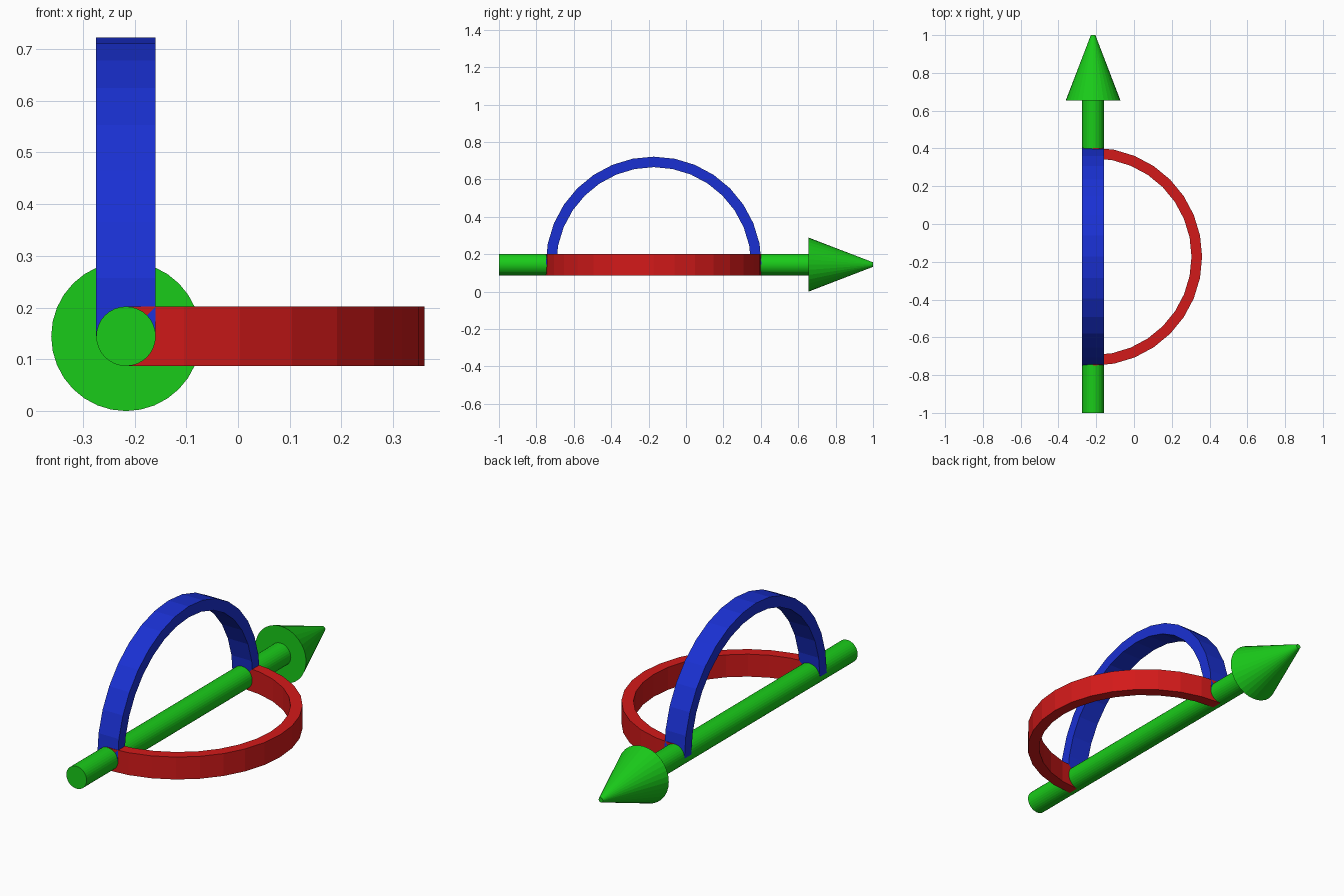
import bpy, bmesh
from math import sin, cos, pi, radians
from mathutils import Vector

if "Cube" in bpy.data.objects:
    bpy.data.objects.remove(bpy.data.objects["Cube"])

AXIS_X, AXIS_Z = -0.2165, 0.1445   # centre line of the arrow
RING_Y = -0.173                    # centre of both half rings
WIDTH = 0.115                      # ring width, same as the shaft diameter


def paint(obj, name, color):
    mat = bpy.data.materials.new(name)
    mat.diffuse_color = (*color, 1)
    mat.use_nodes = True
    mat.node_tree.nodes["Principled BSDF"].inputs["Base Color"].default_value = mat.diffuse_color
    obj.data.materials.append(mat)


def finish(name, bm):
    bmesh.ops.recalc_face_normals(bm, faces=bm.faces)
    mesh = bpy.data.meshes.new(name)
    bm.to_mesh(mesh)
    bm.free()
    obj = bpy.data.objects.new(name, mesh)
    bpy.context.collection.objects.link(obj)
    return obj


def round_part(name, y0, y1, r0, r1):
    """Cylinder or cone running along +y."""
    bpy.ops.mesh.primitive_cone_add(
        vertices=32, radius1=r0, radius2=r1, depth=y1 - y0,
        location=(AXIS_X, (y0 + y1) / 2, AXIS_Z), rotation=(radians(-90), 0, 0))
    obj = bpy.context.object
    obj.name = name
    return obj


def half_ring(name, up, side, outer=0.577, inner=0.521, steps=16):
    """Flat band bent into a half circle that bulges towards 'up'."""
    up, side = Vector(up), Vector(side)
    centre = Vector((AXIS_X, RING_Y, AXIS_Z))
    profile = [(outer, -1), (outer, 1), (inner, 1), (inner, -1)]
    bm = bmesh.new()
    loops = []
    for i in range(steps + 1):
        a = pi * i / steps
        d = Vector((0, cos(a), 0)) + up * sin(a)
        loops.append([bm.verts.new(centre + d * r + side * s * WIDTH / 2)
                      for r, s in profile])
    for a, b in zip(loops, loops[1:]):
        for k in range(4):
            n = (k + 1) % 4
            bm.faces.new((a[k], a[n], b[n], b[k]))
    bm.faces.new(loops[0])
    bm.faces.new(loops[-1])
    return finish(name, bm)


# Arrow: shaft and head
GREEN = (0.01, 0.6, 0.01)
paint(round_part("arrow_shaft", -1, 0.66, WIDTH / 2, WIDTH / 2), "shaft_green", GREEN)
paint(round_part("arrow_head", 0.655, 1, 0.1445, 0.012), "head_green", GREEN)

# Upright and flat half rings
paint(half_ring("upright_half_ring", (0, 0, 1), (1, 0, 0)), "blue", (0.01, 0.03, 0.65))
paint(half_ring("flat_half_ring", (1, 0, 0), (0, 0, 1)), "red", (0.65, 0.01, 0.01))
